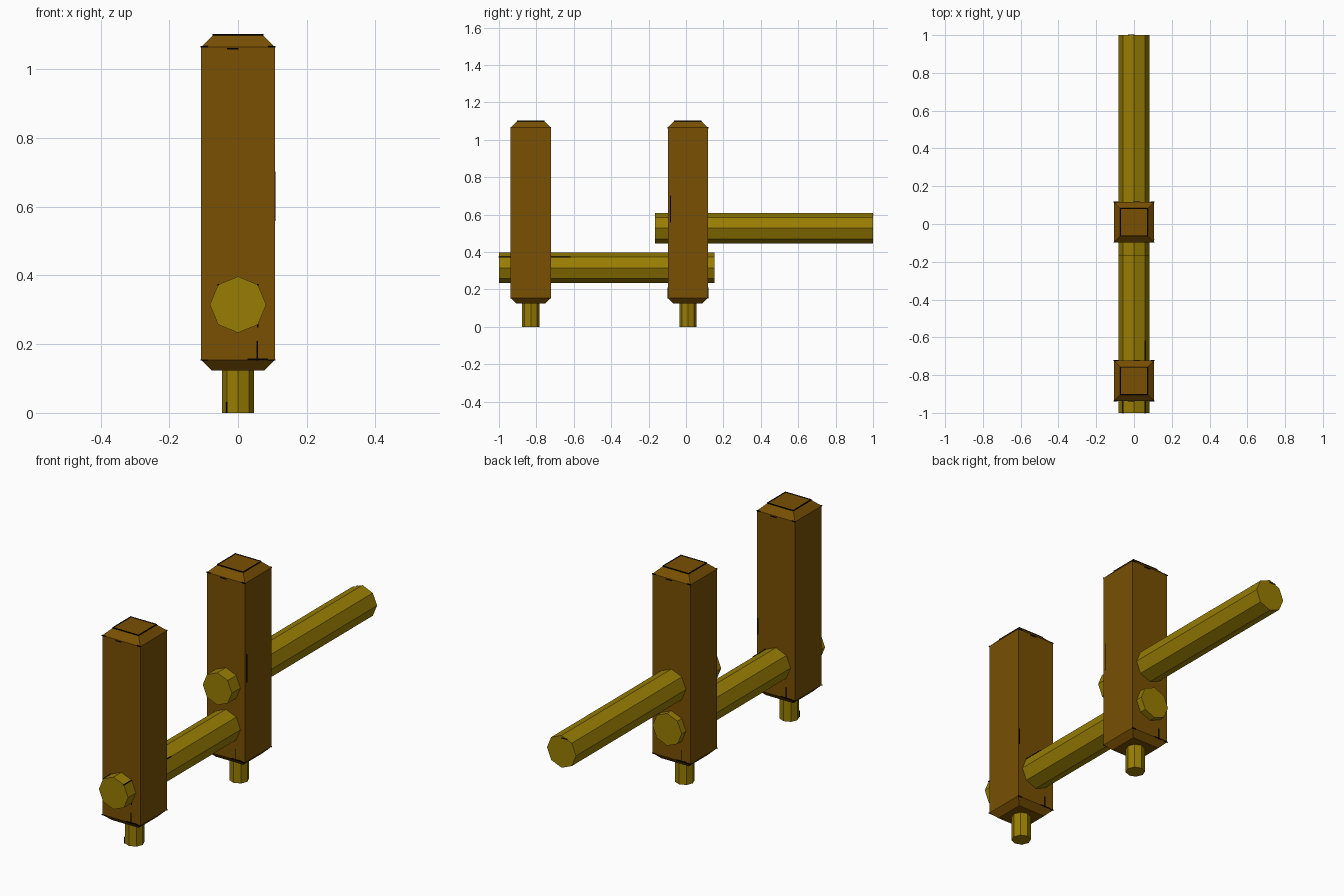
import bpy
import bmesh
from math import pi
from mathutils import Matrix, Vector

cube = bpy.data.objects.get("Cube")
if cube:
    bpy.data.objects.remove(cube, do_unlink=True)


def make_material(name, color):
    mat = bpy.data.materials.new(name)
    mat.use_nodes = True
    mat.diffuse_color = color
    bsdf = next(n for n in mat.node_tree.nodes if n.type == 'BSDF_PRINCIPLED')
    bsdf.inputs["Base Color"].default_value = color
    return mat


brown = make_material("dark brown wood", (0.19, 0.079, 0.001, 1))
olive = make_material("olive wood", (0.314, 0.207, 0.001, 1))
black = make_material("black seam", (0, 0, 0, 1))

HALF = 0.107       # half width of a post
RADIUS = 0.082     # rail radius
TOP, TOP_CUT = 1.1, 0.035
BOTTOM, BOTTOM_CUT = 0.124, 0.03


def add_object(name, bm, mat):
    mesh = bpy.data.meshes.new(name)
    bm.to_mesh(mesh)
    bm.free()
    mesh.materials.append(mat)
    obj = bpy.data.objects.new(name, mesh)
    bpy.context.collection.objects.link(obj)


def add_pole(name, radius, length, center, tilt=0):
    """Eight-sided pole, upright unless tilted about x."""
    bm = bmesh.new()
    bmesh.ops.create_cone(bm, cap_ends=True, segments=8, radius1=radius,
                          radius2=radius, depth=length,
                          matrix=Matrix.Translation(center) @ Matrix.Rotation(tilt, 4, 'X'))
    add_object(name, bm, olive)


def add_post(name, y):
    """Square post with both ends chamfered, the top a little more."""
    bm = bmesh.new()
    size = Vector((2 * HALF, 2 * HALF, TOP - BOTTOM, 1))
    bmesh.ops.create_cube(bm, size=1, matrix=Matrix.Translation((0, y, (TOP + BOTTOM) / 2))
                          @ Matrix.Diagonal(size))
    ends = [f for f in bm.faces if abs(f.normal.z) > 0.5]
    for end in ends:
        cut = TOP_CUT if end.normal.z > 0 else BOTTOM_CUT
        rim = list(end.verts)
        bmesh.ops.inset_individual(bm, faces=[end], thickness=cut, use_even_offset=True)
        # Pull the outer rim back to form the sloped end
        for v in rim:
            if v not in end.verts:
                v.co.z -= cut * end.normal.z
    add_object(name, bm, brown)


def add_seams(name, lines, pad=0.002):
    """Hair-thin straight strips, each running between two points."""
    bm = bmesh.new()
    for a, b in lines:
        a, b = Vector(a), Vector(b)
        size = [abs(d) + 2 * pad for d in b - a]
        bmesh.ops.create_cube(bm, size=1, matrix=Matrix.Translation((a + b) / 2)
                              @ Matrix.Diagonal((*size, 1)))
    add_object(name, bm, black)


# Posts with the pegs they stand on
for label, y in (("front", -0.83), ("back", 0.01)):
    add_post(label + "_post", y)
    add_pole(label + "_peg", 0.046, 0.16, (0, y, 0.08))

    # Seam round the flat top
    r = HALF - TOP_CUT
    seams = []
    for s in (-r, r):
        seams.append(((-r, y + s, TOP), (r, y + s, TOP)))
        seams.append(((s, y - r, TOP), (s, y + r, TOP)))
    # Short seams at the shoulders and a crack at the foot, front and back
    high, low = TOP - TOP_CUT, BOTTOM + BOTTOM_CUT
    for s in (-1, 1):
        face = y + s * HALF
        for z in (high, low):
            for side in (-1, 1):
                seams.append(((side * 0.09, face, z), (side * HALF, face, z)))
        seams.append(((s * 0.03, face, high - 0.006), (0, face, high - 0.006)))
        seams.append(((-s * 0.03, face, low + 0.002), (-s * 0.085, face, low + 0.002)))
        seams.append(((-s * 0.056, face, low), (-s * 0.056, face, low + 0.053)))
    add_seams(label + "_post_seams", seams)

# Rails running through the posts
for label, start, end, z in (("lower", -1, 0.152, 0.315), ("upper", -0.166, 1, 0.527)):
    add_pole(label + "_rail", RADIUS, end - start, (0, (start + end) / 2, z), pi / 2)

# Seams along the rails, post sides and front peg
edge = RADIUS * 0.707
add_seams("rail_seams", [
    ((-edge, -1, 0.315 + edge), (-edge, -0.94, 0.315 + edge)),
    ((edge, -1, 0.315 + edge), (edge, -0.94, 0.315 + edge)),
    ((edge, -0.72, 0.315 + edge), (edge, -0.62, 0.315 + edge)),
    ((-0.03, 1, 0.527 + 0.07), (0, 1, 0.527 + 0.07)),
])
add_seams("side_cracks", [
    ((HALF, -0.083, 0.56), (HALF, -0.083, 0.7)),
    ((0.1, -0.83 + HALF, 0.44), (0.1, -0.83 + HALF, 0.52)),
    ((0.058, -0.83 - HALF, 0.25), (0.058, -0.83 - HALF, 0.27)),
    ((-0.033, -0.863, 0.002), (-0.033, -0.863, 0.03)),
])
